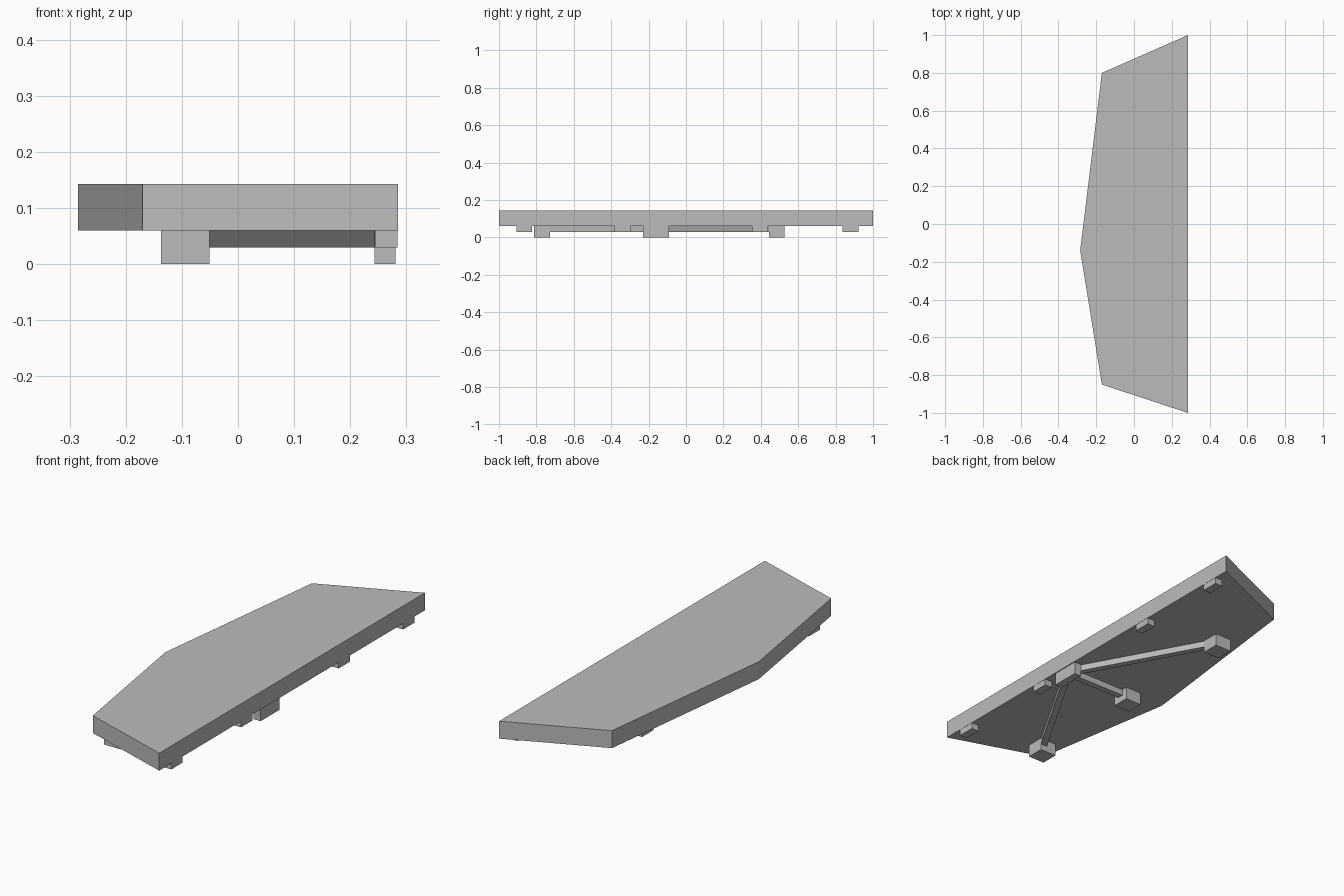
import bpy
import bmesh
import math
from mathutils import Matrix, Vector

cube = bpy.data.objects.get("Cube")
if cube:
    bpy.data.objects.remove(cube, do_unlink=True)

grey = bpy.data.materials.new("plain grey")
grey.use_nodes = True
grey.diffuse_color = (0.5, 0.5, 0.5, 1)
grey.node_tree.nodes["Principled BSDF"].inputs["Base Color"].default_value = grey.diffuse_color

UNDERSIDE, TOP, RAISED = 0.06, 0.143, 0.03


def finish(name, bm):
    bmesh.ops.recalc_face_normals(bm, faces=bm.faces)
    mesh = bpy.data.meshes.new(name)
    bm.to_mesh(mesh)
    bm.free()
    mesh.materials.append(grey)
    obj = bpy.data.objects.new(name, mesh)
    bpy.context.collection.objects.link(obj)
    return obj


def block(name, centre, size, bottom, angle=0.0):
    """Box hanging from the slab underside down to the given height."""
    bm = bmesh.new()
    height = UNDERSIDE - bottom
    place = (Matrix.Translation((centre[0], centre[1], bottom + height / 2))
             @ Matrix.Rotation(angle, 4, 'Z')
             @ Matrix.Diagonal((size[0], size[1], height, 1)))
    bmesh.ops.create_cube(bm, size=1, matrix=place)
    return finish(name, bm)


# Slab: five-sided outline extruded upward
outline = [(0.285, -1), (0.285, 1), (-0.17, 0.80), (-0.285, -0.14), (-0.17, -0.85)]
bm = bmesh.new()
base = bm.faces.new([bm.verts.new((x, y, UNDERSIDE)) for x, y in outline])
top = bmesh.ops.extrude_face_region(bm, geom=[base], use_keep_orig=True)
bmesh.ops.translate(bm, vec=(0, 0, TOP - UNDERSIDE),
                    verts=[v for v in top["geom"] if isinstance(v, bmesh.types.BMVert)])
finish("slab", bm)

# Short pads along the straight edge
for i, y in enumerate((-0.865, -0.34, 0.395, 0.88)):
    block(f"edge_pad_{i + 1}", (0.264, y), (0.04, 0.085), RAISED)

# Hub, with three feet joined to it by struts
hub = Vector((0.262, -0.16))
block("hub", hub, (0.037, 0.14), 0)
for side, y in (("front", -0.77), ("middle", -0.158), ("back", 0.485)):
    foot = Vector((-0.094, y))
    block(f"{side}_foot", foot, (0.087, 0.085), 0)
    span = foot - hub
    block(f"{side}_strut", (hub + foot) / 2, (span.length, 0.03), RAISED,
          math.atan2(span.y, span.x))
